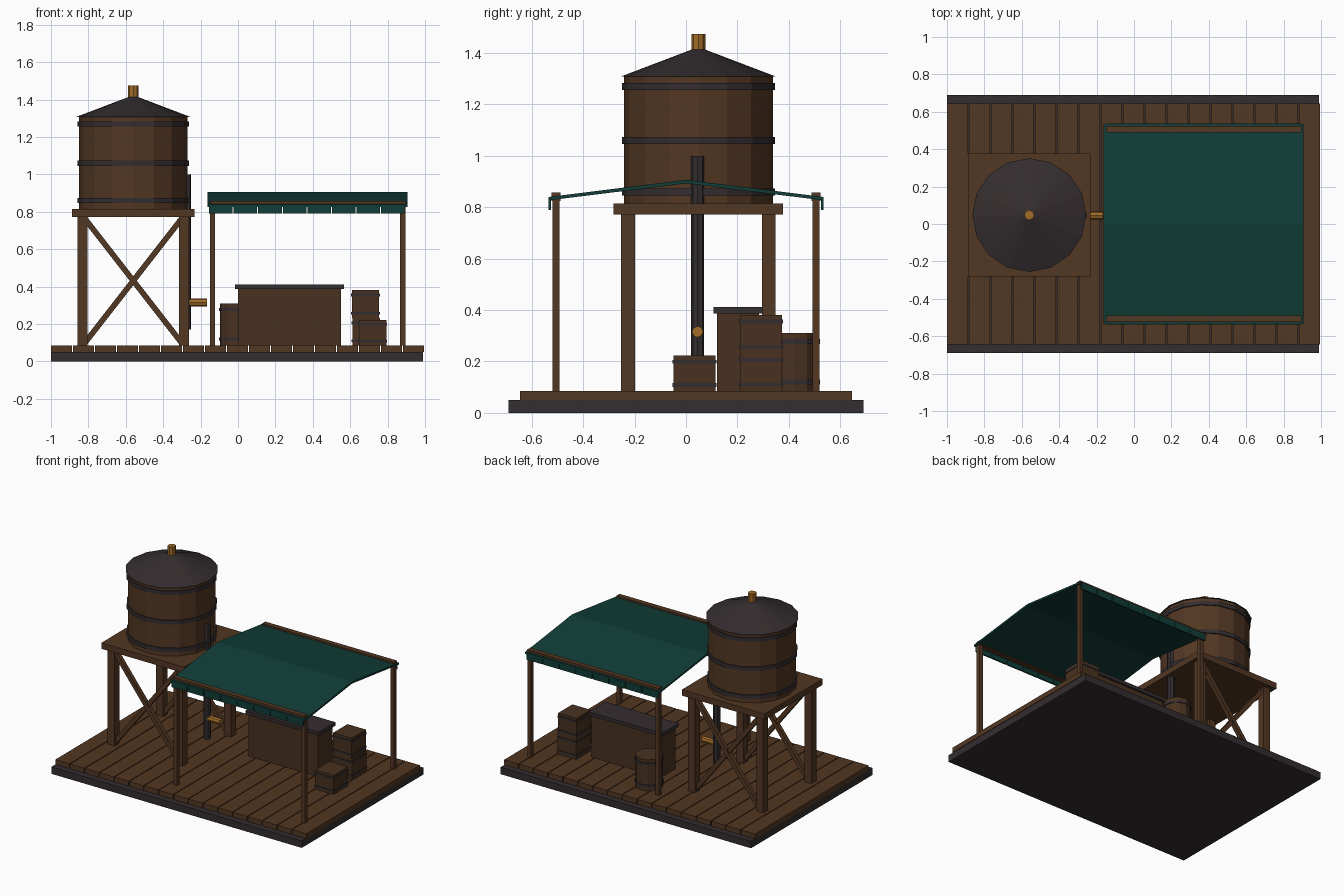
import bpy, bmesh, math
from mathutils import Matrix, Vector

if "Cube" in bpy.data.objects:
    bpy.data.objects.remove(bpy.data.objects["Cube"])


def material(name, rgb):
    m = bpy.data.materials.new(name)
    m.diffuse_color = (*rgb, 1)
    m.use_nodes = True
    m.node_tree.nodes["Principled BSDF"].inputs["Base Color"].default_value = m.diffuse_color
    return m


WOOD = material("brown wood", (0.085, 0.038, 0.0165))
DARK_WOOD = material("dark brown wood", (0.066, 0.031, 0.0145))
IRON = material("dark iron", (0.034, 0.026, 0.028))
GREEN = material("green canvas", (0.0055, 0.047, 0.039))
BRASS = material("brass", (0.36, 0.15, 0.022))


def finish(name, bm, mat):
    bmesh.ops.recalc_face_normals(bm, faces=bm.faces)
    me = bpy.data.meshes.new(name)
    bm.to_mesh(me)
    bm.free()
    me.materials.append(mat)
    ob = bpy.data.objects.new(name, me)
    bpy.context.collection.objects.link(ob)
    return ob


def box(name, x, y, z, mat):
    """Box from (min, max) ranges."""
    bm = bmesh.new()
    size = Matrix.Diagonal((x[1] - x[0], y[1] - y[0], z[1] - z[0], 1))
    mid = Matrix.Translation((sum(x) / 2, sum(y) / 2, sum(z) / 2))
    bmesh.ops.create_cube(bm, size=1, matrix=mid @ size)
    return finish(name, bm, mat)


def tube(name, centre, r1, r2, length, sides, mat, rot=Matrix()):
    bm = bmesh.new()
    bmesh.ops.create_cone(bm, cap_ends=True, segments=sides, radius1=r1, radius2=r2,
                          depth=length, matrix=Matrix.Translation(centre) @ rot)
    return finish(name, bm, mat)


def upright(name, x, y, z0, z1, r1, sides, mat, r2=None):
    return tube(name, (x, y, (z0 + z1) / 2), r1, r1 if r2 is None else r2, z1 - z0, sides, mat)


# Base and deck planks
box("base_slab", (-1, 0.99), (-0.69, 0.69), (0, 0.05), IRON)
N = 17
for i in range(N):
    x0 = -1 + i * 2 / N
    box(f"deck_plank_{i + 1}", (x0, x0 + 2 / N - 0.006), (-0.645, 0.645), (0.05, 0.085), WOOD)
DECK = 0.085

# Water tower: legs, cross braces, platform
TX, TY = -0.56, 0.048
for sy, side in ((-1, "front"), (1, "back")):
    y = TY + sy * 0.274
    for sx, hand in ((-1, "left"), (1, "right")):
        x = TX + sx * 0.271
        box(f"tower_leg_{side}_{hand}", (x - 0.027, x + 0.027), (y - 0.027, y + 0.027),
            (DECK, 0.775), WOOD)
        a = Vector((TX - sx * 0.262, y + sx * 0.004, 0.095))
        b = Vector((TX + sx * 0.262, y + sx * 0.004, 0.768))
        d = b - a
        bm = bmesh.new()
        bmesh.ops.create_cube(bm, size=1, matrix=Matrix.Translation((a + b) / 2)
                              @ d.to_track_quat('Z', 'Y').to_matrix().to_4x4()
                              @ Matrix.Diagonal((0.03, 0.03, d.length, 1)))
        finish(f"tower_brace_{side}_{hand}", bm, WOOD)
box("tower_platform", (TX - 0.328, TX + 0.328), (TY - 0.33, TY + 0.33), (0.772, 0.815), WOOD)

# Tank with hoops, conical roof and brass cap
upright("tank", TX, TY, 0.815, 1.31, 0.29, 16, WOOD)
for i, z in enumerate((0.86, 1.06, 1.27)):
    upright(f"tank_hoop_{i + 1}", TX, TY, z - 0.014, z + 0.014, 0.298, 16, IRON)
upright("tank_roof", TX, TY, 1.308, 1.416, 0.304, 16, IRON, 0.02)
upright("roof_cap", TX, TY, 1.405, 1.475, 0.027, 8, BRASS)

# Down pipe and spigot
upright("down_pipe", -0.276, 0.045, 0.17, 1.0, 0.026, 8, IRON)
tube("spigot", (-0.215, 0.045, 0.316), 0.022, 0.022, 0.1, 8, BRASS,
     Matrix.Rotation(math.pi / 2, 4, 'Y'))

# Awning: posts, rails, pitched canopy, flaps
for sy, side in ((-1, "front"), (1, "back")):
    y = sy * 0.506
    for x, hand in ((-0.136, "left"), (0.881, "right")):
        box(f"awning_post_{side}_{hand}", (x - 0.014, x + 0.014), (y - 0.014, y + 0.014),
            (DECK, 0.84), WOOD)
    box(f"awning_rail_{side}", (-0.15, 0.895), (y - 0.018, y + 0.018), (0.825, 0.857), WOOD)
    for i in range(8):
        x0 = -0.155 + i * 0.1315
        box(f"awning_flap_{side}_{i + 1}", (x0, x0 + 0.126),
            sorted((sy * 0.526, sy * 0.536)), (0.79, 0.838), GREEN)
bm = bmesh.new()
profile = [(-0.535, 0.84), (0, 0.907), (0.535, 0.84), (0.535, 0.827), (0, 0.893), (-0.535, 0.827)]
rings = [[bm.verts.new((x, y, z)) for y, z in profile] for x in (-0.163, 0.905)]
for i in range(6):
    j = (i + 1) % 6
    bm.faces.new((rings[0][i], rings[0][j], rings[1][j], rings[1][i]))
for r in rings:
    bm.faces.new((r[0], r[1], r[4], r[5]))
    bm.faces.new((r[1], r[2], r[3], r[4]))
finish("awning_canopy", bm, GREEN)

# Counter
box("counter_body", (0, 0.55), (0.12, 0.285), (DECK, 0.387), DARK_WOOD)
box("counter_top", (-0.017, 0.566), (0.107, 0.298), (0.387, 0.412), IRON)

# Crates with iron bands
for name, cx, cy, z0, h in (("crate_lower", 0.685, 0.292, DECK, 0.147),
                            ("crate_upper", 0.682, 0.292, 0.232, 0.149),
                            ("crate_small", 0.72, 0.033, DECK, 0.138)):
    box(name, (cx - 0.073, cx + 0.073), (cy - 0.081, cy + 0.081), (z0, z0 + h), DARK_WOOD)
    for k, t in (("low", 0.17), ("high", 0.83)):
        z = z0 + h * t
        box(f"{name}_band_{k}", (cx - 0.077, cx + 0.077), (cy - 0.085, cy + 0.085),
            (z - 0.007, z + 0.007), IRON)

# Barrel with hoops
upright("barrel", -0.006, 0.425, DECK, 0.31, 0.091, 12, DARK_WOOD)
for k, z in (("low", 0.12), ("high", 0.278)):
    upright(f"barrel_hoop_{k}", -0.006, 0.425, z - 0.009, z + 0.009, 0.096, 12, IRON)
